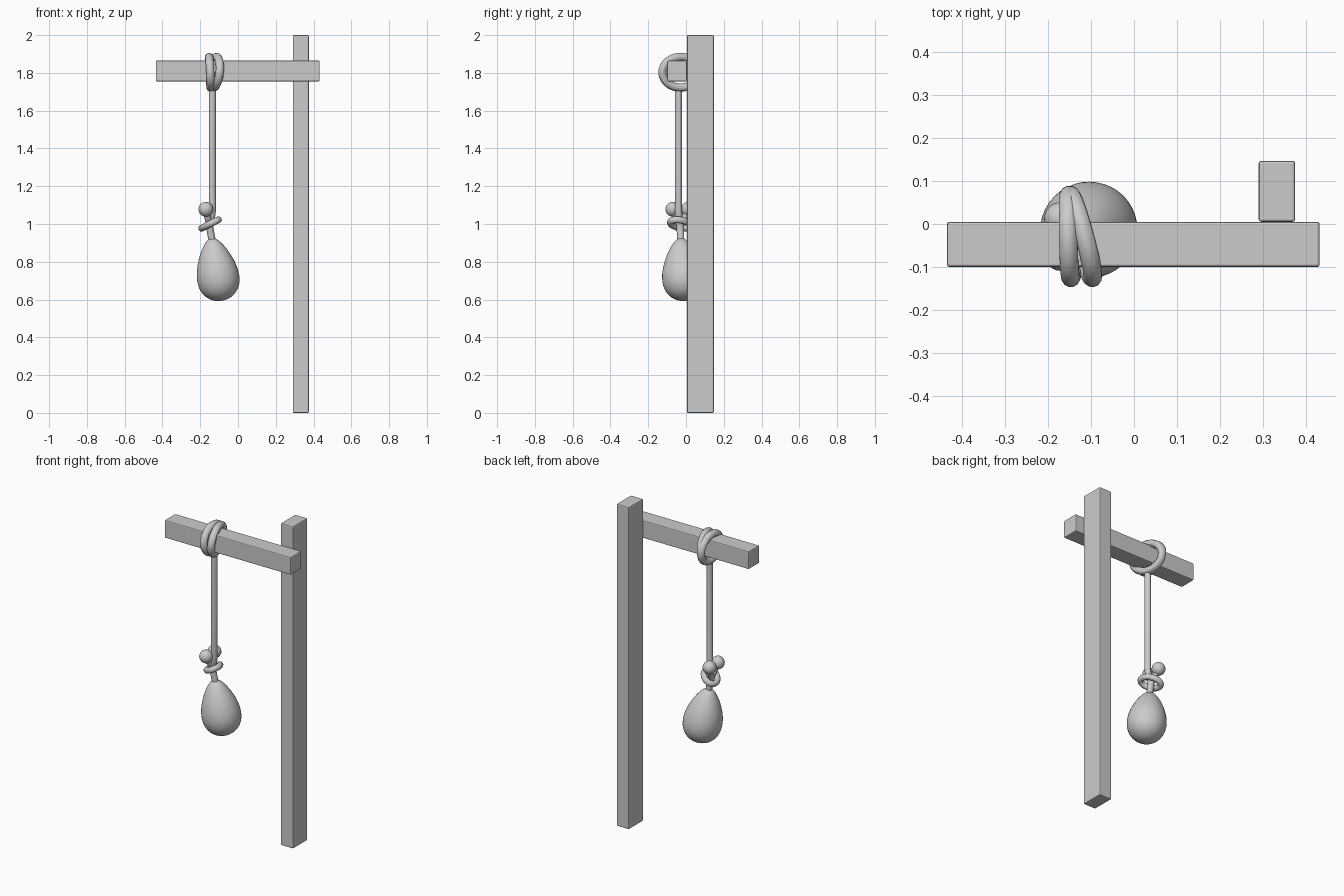
import bpy
import bmesh
from math import sin, cos, tau
from mathutils import Vector, Matrix

cube = bpy.data.objects.get("Cube")
if cube:
    bpy.data.objects.remove(cube, do_unlink=True)

# One plain grey for everything
GREY = (0.6, 0.6, 0.6, 1)
grey = bpy.data.materials.new("plain_grey")
grey.use_nodes = True
grey.diffuse_color = GREY
for node in grey.node_tree.nodes:
    if node.type == "BSDF_PRINCIPLED":
        node.inputs["Base Color"].default_value = GREY
        node.inputs["Roughness"].default_value = 0.8


def finish(name, bm, smooth):
    """Turn a bmesh into a named object."""
    mesh = bpy.data.meshes.new(name)
    bm.to_mesh(mesh)
    bm.free()
    mesh.materials.append(grey)
    for face in mesh.polygons:
        face.use_smooth = smooth
    obj = bpy.data.objects.new(name, mesh)
    bpy.context.collection.objects.link(obj)
    return obj


def timber(name, low, high):
    """Square timber with slightly eased edges."""
    low, high = Vector(low), Vector(high)
    bm = bmesh.new()
    bmesh.ops.create_cube(bm, size=1)
    bmesh.ops.scale(bm, vec=high - low, verts=bm.verts)
    bmesh.ops.translate(bm, vec=(low + high) / 2, verts=bm.verts)
    obj = finish(name, bm, False)
    bevel = obj.modifiers.new("eased_edges", "BEVEL")
    bevel.width = 0.006
    bevel.segments = 2


def ball(name, centre, radius):
    bm = bmesh.new()
    bmesh.ops.create_uvsphere(bm, u_segments=24, v_segments=16, radius=radius)
    bmesh.ops.translate(bm, vec=centre, verts=bm.verts)
    finish(name, bm, True)


def rope(name, points, radius, closed=False):
    """Round rope swept along a path."""
    curve = bpy.data.curves.new(name, "CURVE")
    curve.dimensions = "3D"
    curve.bevel_depth = radius
    curve.bevel_resolution = 4
    curve.use_fill_caps = True
    spline = curve.splines.new("POLY")
    spline.points.add(len(points) - 1)
    for target, point in zip(spline.points, points):
        target.co = (*point, 1)
    spline.use_cyclic_u = closed
    spline.use_smooth = True
    curve.materials.append(grey)
    obj = bpy.data.objects.new(name, curve)
    bpy.context.collection.objects.link(obj)
    bpy.ops.object.select_all(action="DESELECT")
    obj.select_set(True)
    bpy.context.view_layer.objects.active = obj
    bpy.ops.object.convert(target="MESH")
    bpy.ops.object.shade_smooth_by_angle()


def oval(centre, side, up, count=40):
    """Points of an ellipse spanned by two half axes."""
    centre, side, up = Vector(centre), Vector(side), Vector(up)
    return [centre + side * cos(tau * i / count) + up * sin(tau * i / count)
            for i in range(count)]


# Wooden frame
timber("post", (0.29, 0.005, 0), (0.375, 0.147, 2))
timber("crossbeam", (-0.435, -0.1, 1.755), (0.432, 0.005, 1.865))

# Two rope loops around the beam, meeting at the back
for name, x_back, x_front, lean in (("left_loop", -0.151, -0.147, -0.004),
                                    ("right_loop", -0.148, -0.097, 0.008)):
    mid = Vector(((x_back + x_front) / 2, -0.029, 1.803))
    side = Vector(((x_front - x_back) / 2, -0.096, 0))
    rope(name, oval(mid, side, (lean, 0, 0.081)), 0.022, True)

# Hanging rope, bending through the knot into the sack
rope("hanging_rope", [(-0.135, -0.04, 1.73), (-0.135, -0.04, 1.08),
                      (-0.14, -0.038, 1.04), (-0.152, -0.032, 1.0),
                      (-0.146, -0.03, 0.96), (-0.132, -0.027, 0.89)], 0.019)

# Knot ring, tilted down on the right side
turn = 0.56
long_axis = (-0.058 * sin(turn), 0.058 * cos(turn), -0.058 * sin(turn) / 2)
short_axis = (0.038 * cos(turn), 0.038 * sin(turn), 0.038 * cos(turn) / 2)
rope("knot_ring", oval((-0.148, -0.03, 1.0), long_axis, short_axis, 32), 0.018, True)

# Two knobbed rope ends above the knot
for name, y in (("front_rope_end", -0.07), ("back_rope_end", 0.012)):
    tip = (-0.17, y, 1.078)
    rope(name, [(-0.15, -0.03, 0.99), (-0.16, (y - 0.03) / 2, 1.035), tip], 0.018)
    ball(name + "_knob", tip, 0.039)

# Egg-shaped sack, narrower at the top and leaning
top, bottom = Vector((-0.14, -0.028, 0.926)), Vector((-0.085, -0.006, 0.594))
axis = top - bottom
bm = bmesh.new()
bmesh.ops.create_uvsphere(bm, u_segments=40, v_segments=28, radius=1)
for v in bm.verts:
    width = 0.107 * (1 - 0.33 * v.co.z)
    v.co = Vector((v.co.x * width, v.co.y * width, v.co.z * axis.length / 2))
lean = Vector((0, 0, 1)).rotation_difference(axis).to_matrix().to_4x4()
bm.transform(Matrix.Translation((top + bottom) / 2) @ lean)
finish("sack", bm, True)
